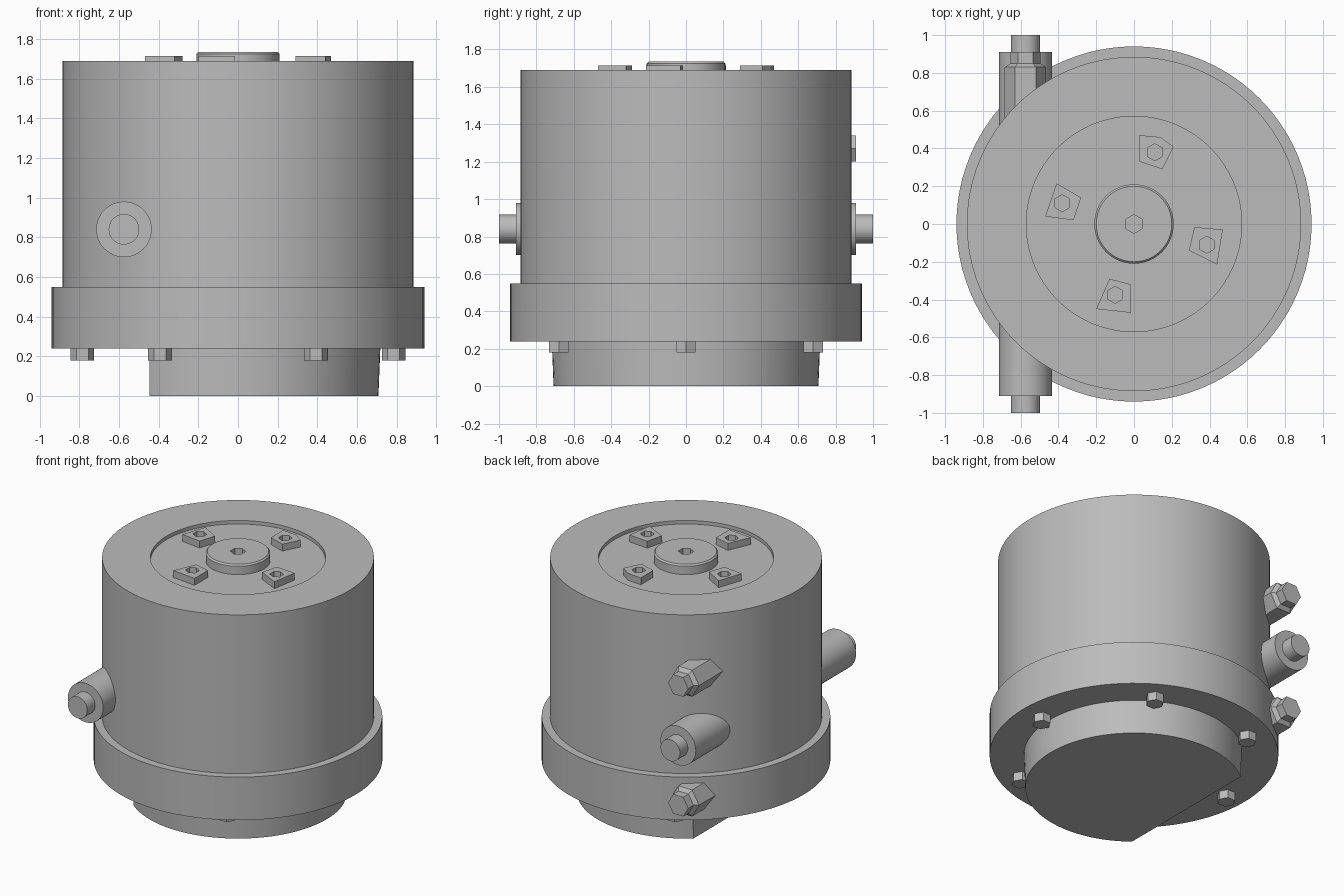
import bpy, bmesh
from math import pi, cos, sin, radians
from mathutils import Vector, Matrix

default = bpy.data.objects.get("Cube")
if default:
    bpy.data.objects.remove(default, do_unlink=True)

GREY = (0.5, 0.5, 0.5, 1)
metal = bpy.data.materials.new("grey_metal")
metal.use_nodes = True
metal.diffuse_color = GREY
metal.node_tree.nodes["Principled BSDF"].inputs["Base Color"].default_value = GREY


def finish(bm, name):
    """Turn a bmesh into a shaded object."""
    bmesh.ops.recalc_face_normals(bm, faces=bm.faces)
    mesh = bpy.data.meshes.new(name)
    bm.to_mesh(mesh)
    bm.free()
    mesh.materials.append(metal)
    obj = bpy.data.objects.new(name, mesh)
    bpy.context.collection.objects.link(obj)
    shade(obj)
    return obj


def shade(obj):
    bpy.ops.object.select_all(action="DESELECT")
    obj.select_set(True)
    bpy.context.view_layer.objects.active = obj
    bpy.ops.object.shade_smooth_by_angle(angle=radians(30))


def lathe(name, profile, sides, place=Matrix()):
    """Revolve (radius, height) points around z; both ends are capped."""
    bm = bmesh.new()
    rings = [[bm.verts.new((r * cos(2 * pi * i / sides), r * sin(2 * pi * i / sides), z))
              for i in range(sides)] for r, z in profile]
    for low, high in zip(rings, rings[1:]):
        for i in range(sides):
            j = (i + 1) % sides
            bm.faces.new((low[i], low[j], high[j], high[i]))
    bm.faces.new(rings[0])
    bm.faces.new(rings[-1])
    bm.transform(place)
    return finish(bm, name)


def prism(name, outline, bottom, top):
    """Extrude a flat outline upwards."""
    bm = bmesh.new()
    face = bm.faces.new([bm.verts.new((x, y, bottom)) for x, y in outline])
    extruded = bmesh.ops.extrude_face_region(bm, geom=[face])["geom"]
    verts = [g for g in extruded if isinstance(g, bmesh.types.BMVert)]
    bmesh.ops.translate(bm, verts=verts, vec=(0, 0, top - bottom))
    return finish(bm, name)


def hex_socket(obj, x, y, bottom, radius=0.05):
    """Cut a six-sided socket down to the given height."""
    cutter = lathe("socket_cutter", [(radius, bottom), (radius, 2)], 6,
                   Matrix.Translation((x, y, 0)) @ Matrix.Rotation(pi / 6, 4, "Z"))
    cutter.hide_render = True
    cut = obj.modifiers.new("socket", "BOOLEAN")
    cut.operation = "DIFFERENCE"
    cut.solver = "EXACT"
    cut.object = cutter
    bpy.ops.object.select_all(action="DESELECT")
    bpy.context.view_layer.objects.active = obj
    obj.select_set(True)
    bpy.ops.object.modifier_apply(modifier=cut.name)
    bpy.data.objects.remove(cutter, do_unlink=True)
    shade(obj)


# Housing with its wide lower flange and the shallow recess on top
FLOOR = 1.665
lathe("housing", [(0.7, 0.24), (0.94, 0.24), (0.94, 0.55), (0.885, 0.55),
                  (0.885, 1.69), (0.57, 1.69), (0.57, FLOOR)], 96)

# Base plug, slightly tapered, with one flat side
plug = bmesh.new()
bmesh.ops.create_cone(plug, cap_ends=True, segments=96, radius1=0.708, radius2=0.718,
                      depth=0.25, matrix=Matrix.Translation((0, 0, 0.125)))
cut = bmesh.ops.bisect_plane(plug, geom=plug.verts[:] + plug.edges[:] + plug.faces[:],
                             plane_co=(-0.445, 0, 0), plane_no=(-1, 0, 0), clear_outer=True)
bmesh.ops.holes_fill(plug, edges=[e for e in plug.edges if e.is_boundary])
finish(plug, "base_plug")

# Hex bolts under the flange
for i in range(6):
    angle = i * pi / 3
    lathe(f"flange_bolt_{i + 1}", [(0.06, 0.18), (0.06, 0.25)], 6,
          Matrix.Translation((0.785 * cos(angle), 0.785 * sin(angle), 0)))

# Central boss with a hex socket
boss = lathe("centre_boss", [(0.21, FLOOR - 0.01), (0.21, 1.725), (0.2, 1.735)], 64)
hex_socket(boss, 0, 0, 1.69)

# Four irregular clamp blocks around the boss: outline and socket centre
clamps = [
    ([(0.03, 0.47), (0.14, 0.46), (0.21, 0.41), (0.15, 0.29), (0.03, 0.33)], (0.11, 0.38)),
    ([(-0.41, 0.215), (-0.28, 0.14), (-0.32, 0.02), (-0.47, 0.04)], (-0.38, 0.11)),
    ([(-0.13, -0.29), (-0.016, -0.32), (-0.016, -0.47), (-0.2, -0.45)], (-0.1, -0.375)),
    ([(0.32, -0.016), (0.47, -0.03), (0.44, -0.215), (0.29, -0.14)], (0.385, -0.11)),
]
for i, (outline, (x, y)) in enumerate(clamps):
    block = prism(f"clamp_block_{i + 1}", outline, FLOOR - 0.01, 1.715)
    hex_socket(block, x, y, FLOOR + 0.005, 0.045)


def port(name, side, z, profile, sides):
    """Place a fitting that points forwards (-1) or backwards (1)."""
    lathe(name, profile, sides,
          Matrix.Translation((-0.575, 0, z)) @ Matrix.Rotation(-side * pi / 2, 4, "X"))


# Large round ports front and back
for name, side in (("front_port", -1), ("back_port", 1)):
    port(name, side, 0.84, [(0.14, 0.4), (0.14, 0.91), (0.077, 0.91), (0.077, 1)], 48)

# Small hex fittings above and below the back port
for name, z in (("upper_fitting", 1.27), ("lower_fitting", 0.41)):
    port(name, 1, z, [(0.11, 0.4), (0.11, 0.83), (0.08, 0.85), (0.08, 0.91)], 6)
